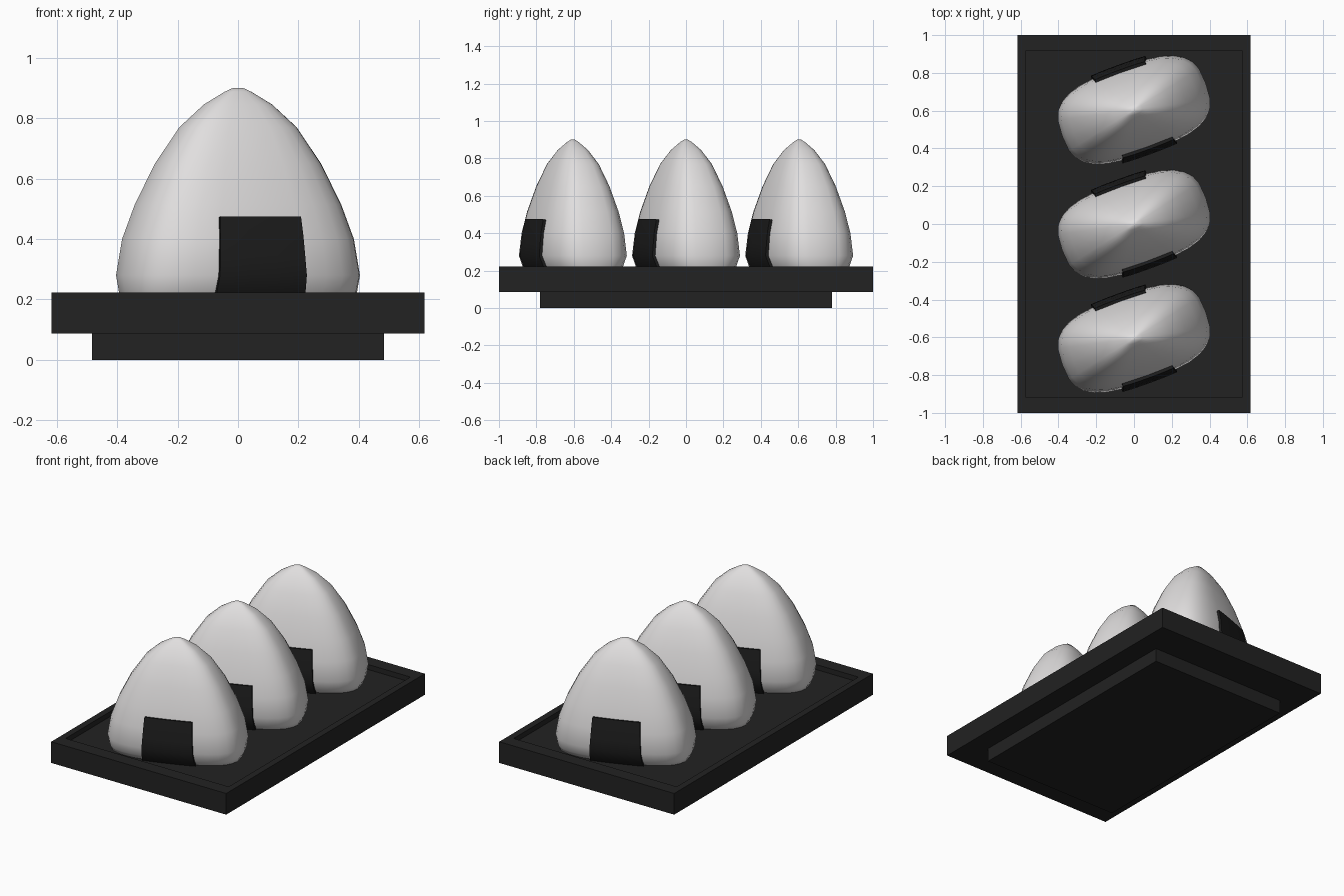
import bpy, bmesh, math
from mathutils import Matrix

cube = bpy.data.objects.get("Cube")
if cube:
    bpy.data.objects.remove(cube, do_unlink=True)


def material(name, rgb):
    m = bpy.data.materials.new(name)
    m.use_nodes = True
    m.diffuse_color = (*rgb, 1)
    bsdf = next(n for n in m.node_tree.nodes if n.type == 'BSDF_PRINCIPLED')
    bsdf.inputs["Base Color"].default_value = (*rgb, 1)
    bsdf.inputs["Roughness"].default_value = 0.6
    return m


RICE = material("rice white", (0.75, 0.735, 0.735))
SEAWEED = material("seaweed black", (0.012, 0.012, 0.012))
LACQUER = material("tray black", (0.016, 0.016, 0.016))


def finish(name, bm, mat, smooth=False):
    mesh = bpy.data.meshes.new(name)
    for f in bm.faces:
        f.smooth = smooth
    bm.to_mesh(mesh)
    bm.free()
    mesh.materials.append(mat)
    obj = bpy.data.objects.new(name, mesh)
    bpy.context.collection.objects.link(obj)
    return obj


def loft(name, rings, mat, smooth=False):
    """Skin a stack of closed rings and cap both ends."""
    bm = bmesh.new()
    loops = [[bm.verts.new(p) for p in ring] for ring in rings]
    n = len(loops[0])
    for low, high in zip(loops, loops[1:]):
        for i in range(n):
            j = (i + 1) % n
            bm.faces.new((low[i], low[j], high[j], high[i]))
    bm.faces.new(loops[0][::-1])
    bm.faces.new(loops[-1])
    bmesh.ops.recalc_face_normals(bm, faces=bm.faces)
    return finish(name, bm, mat, smooth)


def rect(x, y, z):
    return [(-x, -y, z), (x, -y, z), (x, y, z), (-x, y, z)]


# Tray with a shallow recess, standing on a smaller foot
RIM, FLOOR = 0.222, 0.19
loft("tray", [rect(0.617, 1, 0.087), rect(0.617, 1, RIM),
              rect(0.575, 0.915, RIM), rect(0.575, 0.915, FLOOR)], LACQUER)
loft("tray_foot", [rect(0.483, 0.78, 0), rect(0.483, 0.78, 0.09)], LACQUER)

# Rice ball: height, length scale, thickness scale
PROFILE = [(FLOOR - 0.005, 0.94, 0.8), (0.22, 0.98, 0.9), (0.28, 1, 1),
           (0.4, 0.95, 0.95), (0.515, 0.845, 0.85), (0.65, 0.68, 0.68),
           (0.77, 0.48, 0.48), (0.845, 0.28, 0.28), (0.887, 0.11, 0.11),
           (0.9, 0.04, 0.04)]
LENGTH, THICK, POWER = 0.405, 0.235, 3
SEGMENTS = 28


def rice_ring(z, sx, sy):
    ring = []
    for i in range(SEGMENTS):
        t = math.tau * i / SEGMENTS
        c, s = math.cos(t), math.sin(t)
        ring.append((LENGTH * sx * math.copysign(abs(c) ** (2 / POWER), c),
                     THICK * sy * math.copysign(abs(s) ** (2 / POWER), s), z))
    return ring


def rice_depth(u, z):
    """Half thickness of the rice at length position u and height z."""
    for (z0, x0, y0), (z1, x1, y1) in zip(PROFILE, PROFILE[1:]):
        if z0 <= z <= z1:
            f = (z - z0) / (z1 - z0)
            sx, sy = x0 + f * (x1 - x0), y0 + f * (y1 - y0)
            return THICK * sy * (1 - abs(u / (LENGTH * sx)) ** POWER) ** (1 / POWER)
    return 0


# Seaweed wrap: a patch that follows the rice surface
def seaweed(name):
    bm = bmesh.new()
    heights = [0.19, 0.22, 0.28, 0.345, 0.41, 0.475]
    cols = 6
    grid = []
    for k, z in enumerate(heights):
        half = 0.16 - 0.018 * k / (len(heights) - 1)
        us = [half * (2 * i / cols - 1) for i in range(cols + 1)]
        grid.append([bm.verts.new((u, -rice_depth(u, z) - 0.016, z)) for u in us])
    for low, high in zip(grid, grid[1:]):
        for i in range(cols):
            bm.faces.new((low[i], low[i + 1], high[i + 1], high[i]))
    obj = finish(name, bm, SEAWEED, True)
    solid = obj.modifiers.new("thickness", 'SOLIDIFY')
    solid.thickness = 0.025
    solid.offset = -1
    split = obj.modifiers.new("crisp_edges", 'EDGE_SPLIT')
    split.split_angle = math.radians(40)
    return obj


# Three turned rice balls in a row, wrapped front and back
for label, y in (("front", -0.605), ("middle", 0), ("back", 0.605)):
    place = Matrix.Translation((0, y, 0)) @ Matrix.Rotation(math.radians(20), 4, 'Z')
    ball = loft(label + "_rice_ball", [rice_ring(*p) for p in PROFILE], RICE, True)
    ball.matrix_world = place
    for side, turn in (("front", 0), ("back", math.pi)):
        wrap = seaweed(f"{label}_rice_ball_{side}_seaweed")
        wrap.matrix_world = place @ Matrix.Rotation(turn, 4, 'Z')
